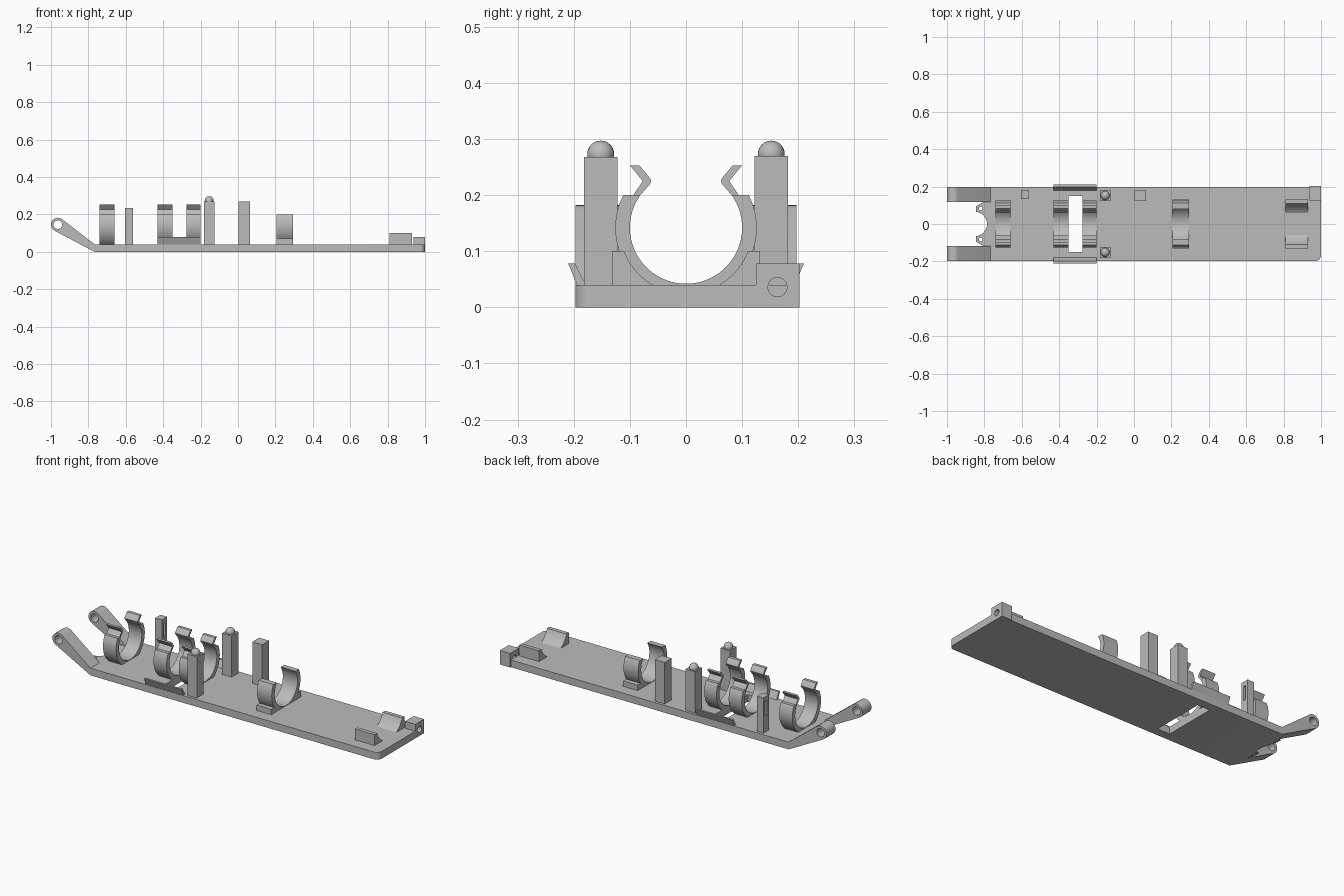
import bpy, bmesh
from math import sin, cos, radians, asin, degrees
from mathutils import Vector

if "Cube" in bpy.data.objects:
    bpy.data.objects.remove(bpy.data.objects["Cube"])

mat = bpy.data.materials.new("plain grey")
mat.use_nodes = True
GREY = (0.5, 0.5, 0.5, 1)
mat.diffuse_color = GREY
mat.node_tree.nodes["Principled BSDF"].inputs["Base Color"].default_value = GREY


def finish(name, bm):
    bmesh.ops.recalc_face_normals(bm, faces=bm.faces)
    mesh = bpy.data.meshes.new(name)
    bm.to_mesh(mesh)
    bm.free()
    mesh.materials.append(mat)
    ob = bpy.data.objects.new(name, mesh)
    bpy.context.collection.objects.link(ob)
    return ob


def prism(name, pts, axis, lo, hi):
    """Extrude a 2D outline along an axis from lo to hi."""
    place = {"x": lambda a, b: (lo, a, b),
             "y": lambda a, b: (a, lo, b),
             "z": lambda a, b: (a, b, lo)}[axis]
    bm = bmesh.new()
    face = bm.faces.new([bm.verts.new(place(a, b)) for a, b in pts])
    ext = bmesh.ops.extrude_face_region(bm, geom=[face])
    step = Vector([hi - lo if k == axis else 0 for k in "xyz"])
    bmesh.ops.translate(bm, vec=step, verts=[v for v in ext["geom"] if isinstance(v, bmesh.types.BMVert)])
    return finish(name, bm)


def rect(a0, a1, b0, b1):
    return [(a0, b0), (a1, b0), (a1, b1), (a0, b1)]


def arc(ca, cb, r, start, end, n):
    angles = [radians(start + (end - start) * i / n) for i in range(n + 1)]
    return [(ca + r * cos(t), cb + r * sin(t)) for t in angles]


def circle(ca, cb, r, n=32):
    return arc(ca, cb, r, 0, 360, n)[:-1]


def cut(ob, *cutters):
    for c in cutters:
        m = ob.modifiers.new("cut", "BOOLEAN")
        m.operation = "DIFFERENCE"
        m.solver = "EXACT"
        m.object = c
        bpy.context.view_layer.objects.active = ob
        bpy.ops.object.modifier_apply(modifier=m.name)
        bpy.data.objects.remove(c)


def smooth(ob):
    bpy.ops.object.select_all(action="DESELECT")
    ob.select_set(True)
    bpy.context.view_layer.objects.active = ob
    bpy.ops.object.shade_smooth_by_angle(angle=radians(30))


TOP = 0.04      # deck height
W = 0.197       # deck half width
BEND = -0.767   # where the underside starts to rise
RING_Z, RING_R = 0.142, 0.1

# Deck with a bevelled tip, rounded corner, tip notch and middle slot
deck = prism("deck", [(-0.844, TOP), (BEND, 0), (1, 0), (1, TOP)], "y", -W, W)
corner = [(0.97, -0.25), (1.05, -0.25), (1.05, -0.167)] + arc(0.97, -0.167, 0.03, 0, -90, 8)
cut(deck,
    prism("corner_cut", corner, "z", -0.1, 0.1),
    prism("notch_cut", circle(-0.852, 0, 0.066), "z", -0.1, 0.1),
    prism("slot_cut", rect(-0.35, -0.275, -0.15, 0.15), "z", -0.1, 0.1))
for s in (-1, 1):
    cut(deck,
        prism("tip_cut", [(-0.86, s * 0.085), (-0.86, s * 0.118), (-0.805, s * 0.118)], "z", -0.1, 0.1),
        prism("pin_cut", circle(-0.82, s * 0.083, 0.01, 16), "z", -0.1, 0.1))
smooth(deck)

# Raised hinge arms, one per side
arm_outline = [(BEND, 0), (BEND, TOP)] + arc(-0.963, 0.145, 0.037, 53, 242, 20)
for side, s in (("left", 1), ("right", -1)):
    arm = prism("hinge_arm_" + side, arm_outline, "y", s * 0.118, s * W)
    cut(arm, prism("pivot_cut", circle(-0.963, 0.145, 0.023), "y", s * 0.05, s * 0.25))
    smooth(arm)


# Open ring clips
def clip(name, x0, x1, lip):
    rise = 0.2 - RING_Z
    outer_r = 0.126
    a_out = degrees(asin(rise / outer_r))
    a_in = degrees(asin(rise / RING_R))
    half = arc(0, RING_Z, outer_r, -90, a_out, 24)
    if lip:
        half += [(0.094, 0.2), (0.077, 0.225), (0.1, 0.253), (0.083, 0.253),
                 (0.064, 0.23), (0.062, 0.225), (0.064, 0.22)]
    half += arc(0, RING_Z, RING_R, a_in, -90, 24)
    mirrored = [(-a, b) for a, b in reversed(half)]
    # keep the buried underside of the ring inside the deck
    smooth(prism(name, half + mirrored[1:-1], "x", x0, x1))


clip("tip_clip", -0.74, -0.66, True)
clip("middle_clip_a", -0.43, -0.35, True)
clip("middle_clip_b", -0.275, -0.2, True)
clip("low_clip", 0.205, 0.295, False)


# Blocks hollowed by a round bed
def cradle(name, x0, x1, width, height, radius):
    ob = prism(name, rect(-width, width, 0.02, height), "x", x0, x1)
    cut(ob, prism("bed_cut", circle(0, RING_Z, radius, 64), "x", x0 - 0.1, x1 + 0.1))
    smooth(ob)


cradle("low_clip_foot", 0.205, 0.295, 0.13, 0.07, 0.11)
cradle("end_cradle", 0.81, 0.93, 0.132, 0.1, 0.118)

# Snap flaps on the long edges
for side, s in (("left", 1), ("right", -1)):
    lip = [(s * a, b) for a, b in [(0.178, 0.035), (0.192, 0.035), (0.21, 0.078), (0.198, 0.078), (0.178, TOP)]]
    prism("snap_flap_" + side, lip, "x", -0.43, -0.2)

# Domed posts
for side, s in (("left", 1), ("right", -1)):
    prism("domed_post_" + side, rect(-0.183, -0.125, s * 0.152 - 0.03, s * 0.152 + 0.03), "z", 0.02, 0.268)
    bm = bmesh.new()
    bmesh.ops.create_uvsphere(bm, u_segments=24, v_segments=16, radius=0.024)
    bmesh.ops.translate(bm, vec=(-0.154, s * 0.152, 0.273), verts=bm.verts)
    smooth(finish("post_dome_" + side, bm))

# Plain post and slotted post
prism("plain_post", rect(0.003, 0.063, 0.122, 0.182), "z", 0.02, 0.27)
slotted = prism("slotted_post", rect(-0.603, -0.562, 0.135, 0.182), "z", 0.02, 0.235)
cut(slotted, prism("window_cut", rect(0.15, 0.168, 0.13, 0.21), "x", -0.7, -0.5))

# End block with a round socket
block = prism("end_block", rect(0.125, 0.202, 0, 0.078), "x", 0.937, 1)
cut(block, prism("socket_cut", circle(0.163, 0.036, 0.017), "x", 0.9, 1.1))
cut(deck, prism("socket_deck_cut", circle(0.163, 0.036, 0.017), "x", 0.937, 1.1))
smooth(block)
